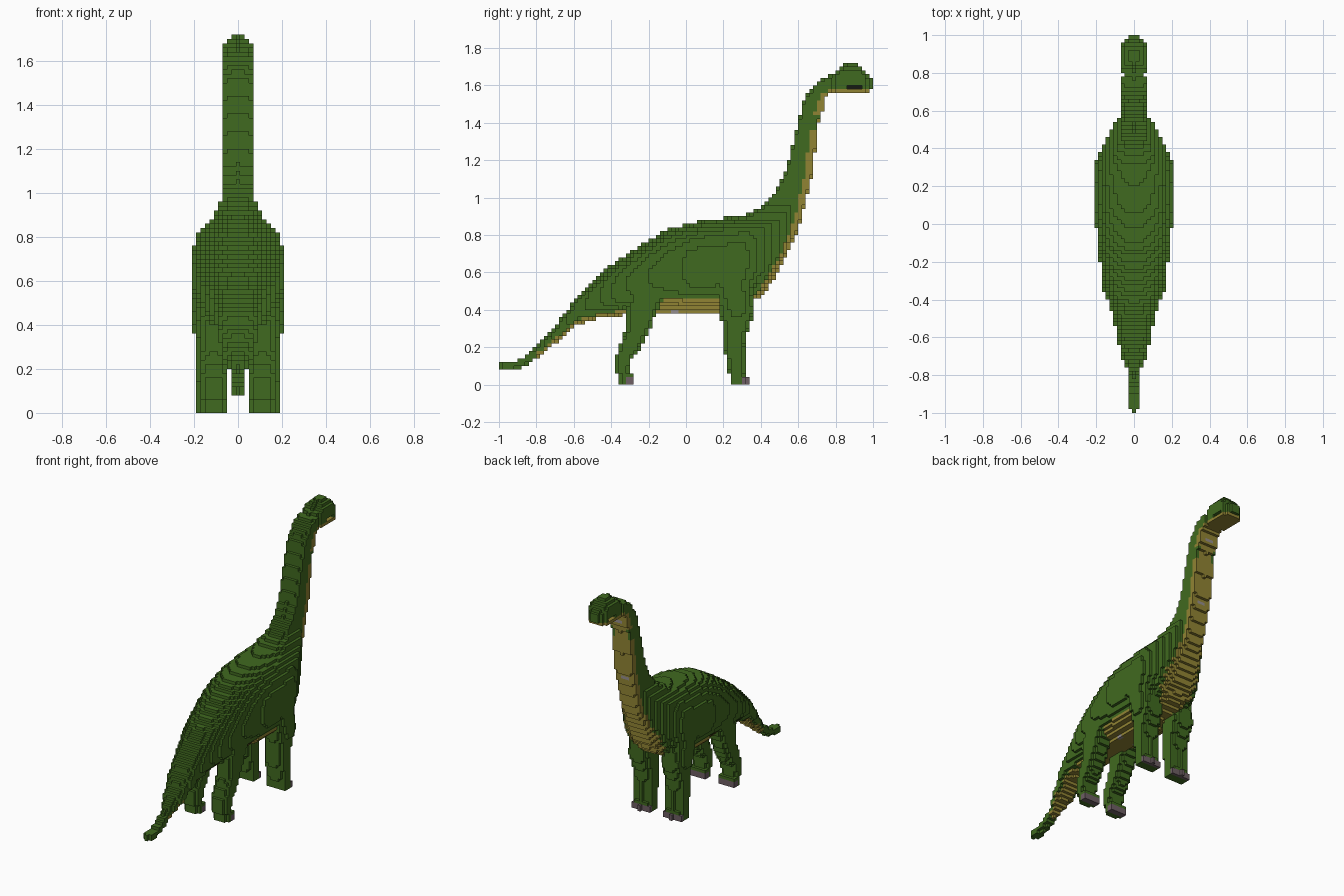
import bpy, bmesh
from mathutils import Vector

cube = bpy.data.objects.get("Cube")
if cube:
    bpy.data.objects.remove(cube, do_unlink=True)

V = 0.02                      # edge of one block
GREEN, TAN, NAIL, DARK, PALE = range(5)


def material(name, rgb):
    m = bpy.data.materials.new(name)
    m.use_nodes = True
    m.diffuse_color = (*rgb, 1)
    bsdf = next(n for n in m.node_tree.nodes if n.type == 'BSDF_PRINCIPLED')
    bsdf.inputs["Base Color"].default_value = (*rgb, 1)
    bsdf.inputs["Roughness"].default_value = 0.9
    return m


materials = [material("skin green", (.051, .143, .014)),
             material("belly tan", (.285, .23, .033)),
             material("toenail grey", (.156, .114, .127)),
             material("mouth black", (.008, .01, .006)),
             material("pale spot grey", (.3, .27, .27))]


def lerp(points, t):
    """Piecewise linear lookup; each point is (t, value, ...)."""
    if t <= points[0][0]:
        return Vector(points[0][1:])
    for a, b in zip(points, points[1:]):
        if t <= b[0]:
            f = (t - a[0]) / (b[0] - a[0])
            return Vector(a[1:]).lerp(Vector(b[1:]), f)
    return Vector(points[-1][1:])


def curve(points):
    padded = [(*p, 0) for p in points]
    return lambda t: lerp(padded, t)[0]


# Side outline and half width along the animal, tail to snout
top = curve([(-1, .12), (-.9, .13), (-.82, .18), (-.7, .31), (-.58, .48),
             (-.4, .64), (-.25, .74), (-.1, .83), (.1, .88), (.3, .9),
             (.42, .96), (.48, 1.03), (.54, 1.15), (.58, 1.32), (.63, 1.52),
             (.68, 1.6), (.74, 1.64), (.8, 1.66), (.86, 1.72), (.91, 1.72),
             (.96, 1.66), (1, 1.63)])
bottom = curve([(-1, .08), (-.88, .09), (-.8, .14), (-.7, .22), (-.58, .32),
                (-.45, .36), (-.2, .385), (.17, .385), (.35, .44), (.41, .48),
                (.48, .58), (.54, .69), (.585, .79), (.62, .89), (.645, 1),
                (.67, 1.1), (.69, 1.25), (.71, 1.41), (.74, 1.48),
                (.755, 1.56), (.97, 1.56), (1, 1.6)])
width = curve([(-1, .015), (-.97, .03), (-.76, .035), (-.72, .06), (-.65, .08),
               (-.5, .11), (-.35, .155), (-.2, .18), (-.03, .199), (.02, .21),
               (.31, .21), (.41, .17), (.52, .11), (.57, .075), (.78, .075),
               (.79, .055), (.8, .075), (.95, .075), (.97, .05), (.99, .03)])
roundness = curve([(.4, 2.5), (.6, 5)])
# Greatest half width at each height: shoulders, neck, crown
limit = curve([(.78, .215), (.81, .19), (.84, .155), (.88, .12), (.93, .09),
               (.98, .075), (1.67, .075), (1.72, .03)])

cells = {}                    # block index -> (part, colour)


def position(key):
    return key[0] * V, (key[1] + .5) * V, (key[2] + .5) * V


def in_mouth(y, z):
    return .86 < y < .95 and 1.58 < z < 1.6


def body_colour(x, y, z):
    if in_mouth(y, z):
        return DARK
    if y > .76:
        return TAN if z < 1.58 and y < .98 else GREEN
    if -.2 < y < .18 and z < .46:
        return TAN
    if y < 0:
        return TAN if y > -.8 and z < bottom(y) + .022 else GREEN
    if 1.36 < z < 1.44 and abs(x) > .05:
        return GREEN
    throat = abs(x) < .13 and z < max(bottom(y) + .022, bottom(y + .038))
    return TAN if throat else GREEN


# Tail, torso, neck and head: one rounded slice after another
for j in range(-50, 50):
    y = (j + .5) * V
    part = ("tail" if y < -.5 else "torso" if y < .44
            else "neck" if y < .79 else "head")
    hi, lo, w, n = top(y), bottom(y), width(y), roundness(y)
    mid, half = (hi + lo) / 2, (hi - lo) / 2
    for k in range(int(lo / V), int(hi / V) + 1):
        for i in range(-11, 12):
            x, _, z = position((i, j, k))
            inside = (abs(x) / w) ** n + (abs(z - mid) / half) ** n <= 1.001
            mouth_slot = in_mouth(y, z) and abs(x) > .03
            if inside and abs(x) <= limit(z) and not mouth_slot:
                cells[i, j, k] = (part, body_colour(x, y, z))


# Pale spots down the front of the neck and on both edges of the belly
def spot(key):
    cells[key] = (cells[key][0], PALE)


for k in (53, 74):
    for i in (-1, 0, 1):
        spot(max((c for c in cells if c[0] == i and c[2] == k),
                 key=lambda c: c[1]))
for j in (-4, -3):
    floor = min(c[2] for c in cells if c[1] == j)
    row = [c for c in cells if c[1] == j and c[2] == floor]
    spot(max(row))
    spot(min(row))


def leg(name, rows, nail_y):
    """Stack rounded layers; rows are (z, back y, front y, inner x, outer x)."""
    for side, label in ((1, "left"), (-1, "right")):
        for k in range(int(rows[-1][0] / V)):
            z = (k + .5) * V
            y0, y1, x0, x1 = lerp(rows, z)
            for j in range(-50, 50):
                for i in range(1, 12):
                    x, y, _ = position((i, j, k))
                    u = abs(2 * x - x0 - x1) / (x1 - x0)
                    v = abs(2 * y - y0 - y1) / (y1 - y0)
                    if u ** 2.6 + v ** 2.6 <= 1:
                        nail = z < .04 and y > nail_y
                        cells[side * i, j, k] = (f"{label}_{name}",
                                                 NAIL if nail else GREEN)


leg("front_leg", [(0, .23, .33, .05, .19), (.04, .23, .33, .05, .19),
                  (.06, .23, .31, .05, .19), (.2, .2, .31, .05, .19),
                  (.28, .2, .33, .05, .19), (.4, .18, .37, .05, .205),
                  (.56, .14, .34, .05, .21)], .29)
leg("hind_leg", [(0, -.36, -.27, .05, .17), (.05, -.36, -.27, .05, .17),
                 (.07, -.38, -.3, .05, .17), (.14, -.38, -.29, .05, .17),
                 (.2, -.36, -.24, .05, .17), (.3, -.32, -.19, .05, .175),
                 (.38, -.32, -.16, .05, .175), (.52, -.3, -.08, .05, .175)],
    -.32)


# Turn each part's exposed block sides into a mesh
def build(part):
    bm = bmesh.new()
    verts = {}
    for key, (owner, colour) in cells.items():
        if owner != part:
            continue
        for axis in range(3):
            for sign in (-1, 1):
                nxt = list(key)
                nxt[axis] += sign
                if tuple(nxt) in cells:
                    continue
                corners = []
                for a, b in ((-1, -1), (1, -1), (1, 1), (-1, 1)):
                    c = [2 * q for q in key]
                    c[axis] += sign
                    c[(axis + 1) % 3] += a
                    c[(axis + 2) % 3] += b
                    c = tuple(c)
                    if c not in verts:
                        verts[c] = bm.verts.new(position([q / 2 for q in c]))
                    corners.append(verts[c])
                if sign < 0:
                    corners.reverse()
                bm.faces.new(corners).material_index = colour
    mesh = bpy.data.meshes.new(part)
    bm.to_mesh(mesh)
    bm.free()
    for m in materials:
        mesh.materials.append(m)
    bpy.context.collection.objects.link(bpy.data.objects.new(part, mesh))


for part in sorted({owner for owner, _ in cells.values()}):
    build(part)
